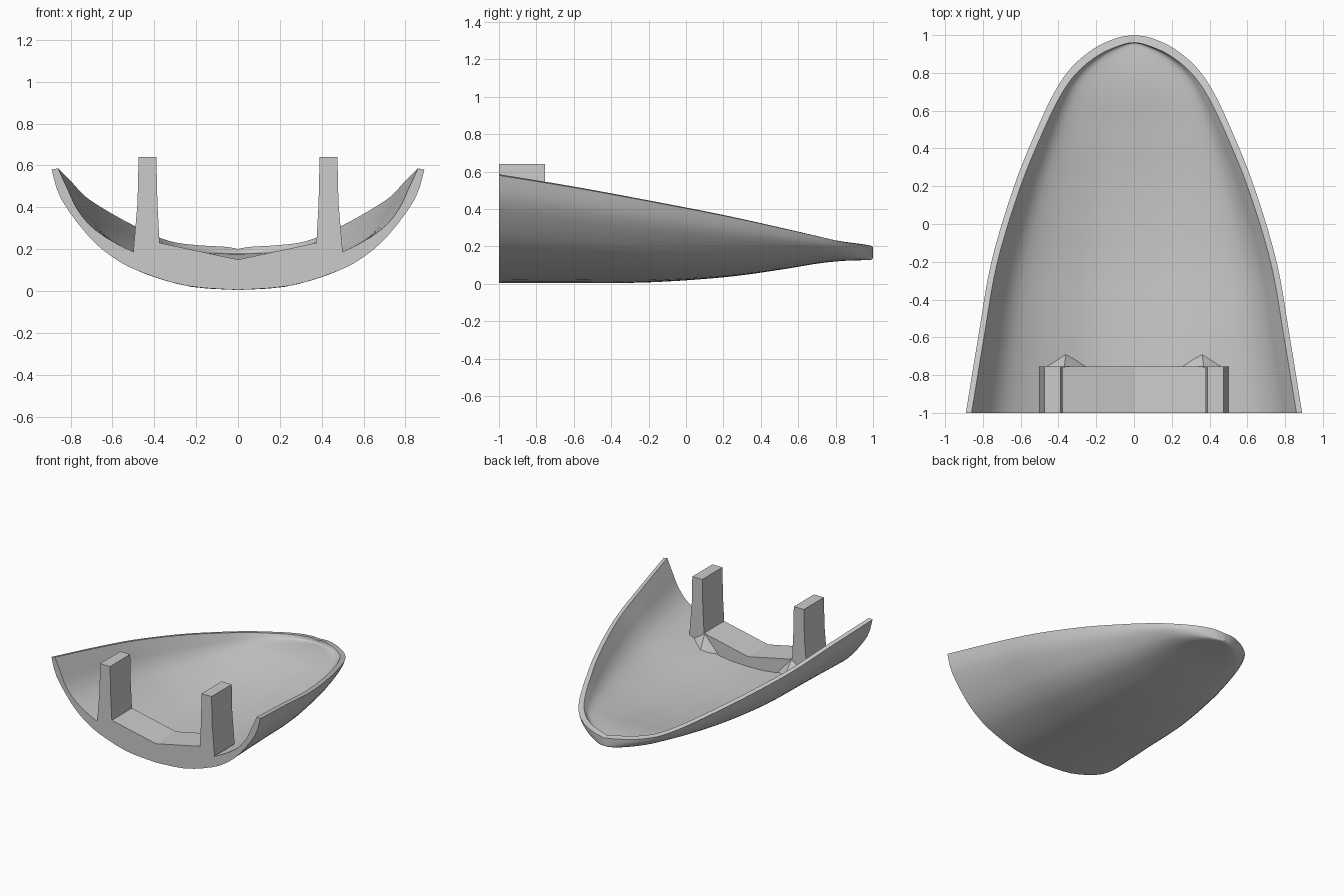
import bpy, bmesh

if "Cube" in bpy.data.objects:
    bpy.data.objects.remove(bpy.data.objects["Cube"], do_unlink=True)


def finish(name, bm, smooth=False):
    bmesh.ops.remove_doubles(bm, verts=bm.verts, dist=0.0005)
    bmesh.ops.recalc_face_normals(bm, faces=bm.faces)
    mesh = bpy.data.meshes.new(name)
    bm.to_mesh(mesh)
    bm.free()
    obj = bpy.data.objects.new(name, mesh)
    bpy.context.collection.objects.link(obj)
    if smooth:
        bpy.ops.object.select_all(action='DESELECT')
        bpy.context.view_layer.objects.active = obj
        obj.select_set(True)
        bpy.ops.object.shade_smooth_by_angle(angle=0.6)
    return obj


def spline(points, steps):
    """Smooth curve through points of any dimension."""
    out = []
    last = len(points) - 1
    for i in range(last):
        p = [points[min(max(i + k, 0), last)] for k in (-1, 0, 1, 2)]
        for s in range(steps):
            t = s / steps
            out.append([b + t * ((c - a) + t * ((2*a - 5*b + 4*c - d)
                        + t * (3*b - a - 3*c + d))) / 2 for a, b, c, d in zip(*p)])
    return out + [list(points[-1])]


def section(profile, station, boxiness):
    """Full mirrored cross-section at one station."""
    y, half_width, rim, bottom = station
    half = [(half_width * u, y, bottom + (rim - bottom) * max(v, 0) ** boxiness)
            for u, v in profile]
    return [(-x, y, z) for x, y, z in reversed(half[1:])] + half


# Hull stations: y, half width, rim height, keel height
stations = [(-1, .89, .58, .005), (-.6, .825, .515, .005), (-.2, .755, .442, .008),
            (.2, .635, .365, .035), (.5, .515, .3, .075), (.7, .42, .255, .108),
            (.83, .33, .226, .122), (.93, .21, .212, .126), (.985, .09, .205, .128),
            (1, 0, .195, .137)]
end = len(stations) - 1
inner_stations = [(y - .04 * i / end, max(w - .03, 0), rim + .006,
                   low + .07 - .022 * i / end)
                  for i, (y, w, rim, low) in enumerate(stations)]
outer_profile = spline([(0, 0), (.28, .035), (.534, .157), (.68, .28),
                        (.81, .46), (.95, .757), (1, 1)], 3)
inner_profile = spline([(0, 0), (.28, .035), (.59, .225), (.79, .42),
                        (.89, .61), (.945, .8), (1, 1)], 3)

# Thin curved hull with a closed rim and open front
bm = bmesh.new()
rings = []
outer_rows, inner_rows = spline(stations, 5), spline(inner_stations, 5)
for i, (outer, inner) in enumerate(zip(outer_rows, inner_rows)):
    boxiness = 1 + 1.2 * (i / (len(outer_rows) - 1)) ** 2
    loop = section(outer_profile, outer, boxiness)
    loop += reversed(section(inner_profile, inner, boxiness))
    rings.append([bm.verts.new(co) for co in loop])
count = len(rings[0])
for a, b in zip(rings, rings[1:]):
    for j in range(count):
        k = (j + 1) % count
        bm.faces.new((a[j], a[k], b[k], b[j]))
front = rings[0]
for j in range(count // 2 - 1):
    bm.faces.new((front[j], front[j + 1], front[count - 2 - j], front[count - 1 - j]))
finish("hull_shell", bm, smooth=True)


def prism(name, outline, y0=-1, y1=-.755):
    """Extrude an x-z outline along y."""
    bm = bmesh.new()
    face = bm.faces.new([bm.verts.new((x, y0, z)) for x, z in outline])
    moved = bmesh.ops.extrude_face_region(bm, geom=[face])["geom"]
    bmesh.ops.translate(bm, vec=(0, y1 - y0, 0),
                        verts=[g for g in moved if isinstance(g, bmesh.types.BMVert)])
    # The extrude keeps the first face as the other cap
    if not face.is_valid:
        bm.faces.new([v for v in bm.verts if abs(v.co.y - y0) < .001])
    return finish(name, bm)


# Crossbar with a shallow V top
half_bar = [(.2, .04), (.39, .11), (.43, .21), (.375, .23)]
prism("crossbar", [(0, .03)] + half_bar + [(0, .15)]
      + [(-x, z) for x, z in reversed(half_bar)])

# Tapered posts and the small gussets behind them
post = [(.375, .12), (.375, .23), (.385, .42), (.39, .64), (.475, .64),
        (.48, .42), (.5, .19), (.46, .13)]
gusset = [(.25, -.76, .1), (.47, -.76, .17), (.37, -.76, .235), (.36, -.685, .12)]
for side, label in ((1, "left"), (-1, "right")):
    prism(label + "_post", [(side * x, z) for x, z in post])
    bm = bmesh.new()
    v = [bm.verts.new((side * x, y, z)) for x, y, z in gusset]
    for skip in range(4):
        bm.faces.new([v[n] for n in range(4) if n != skip])
    finish(label + "_gusset", bm)
